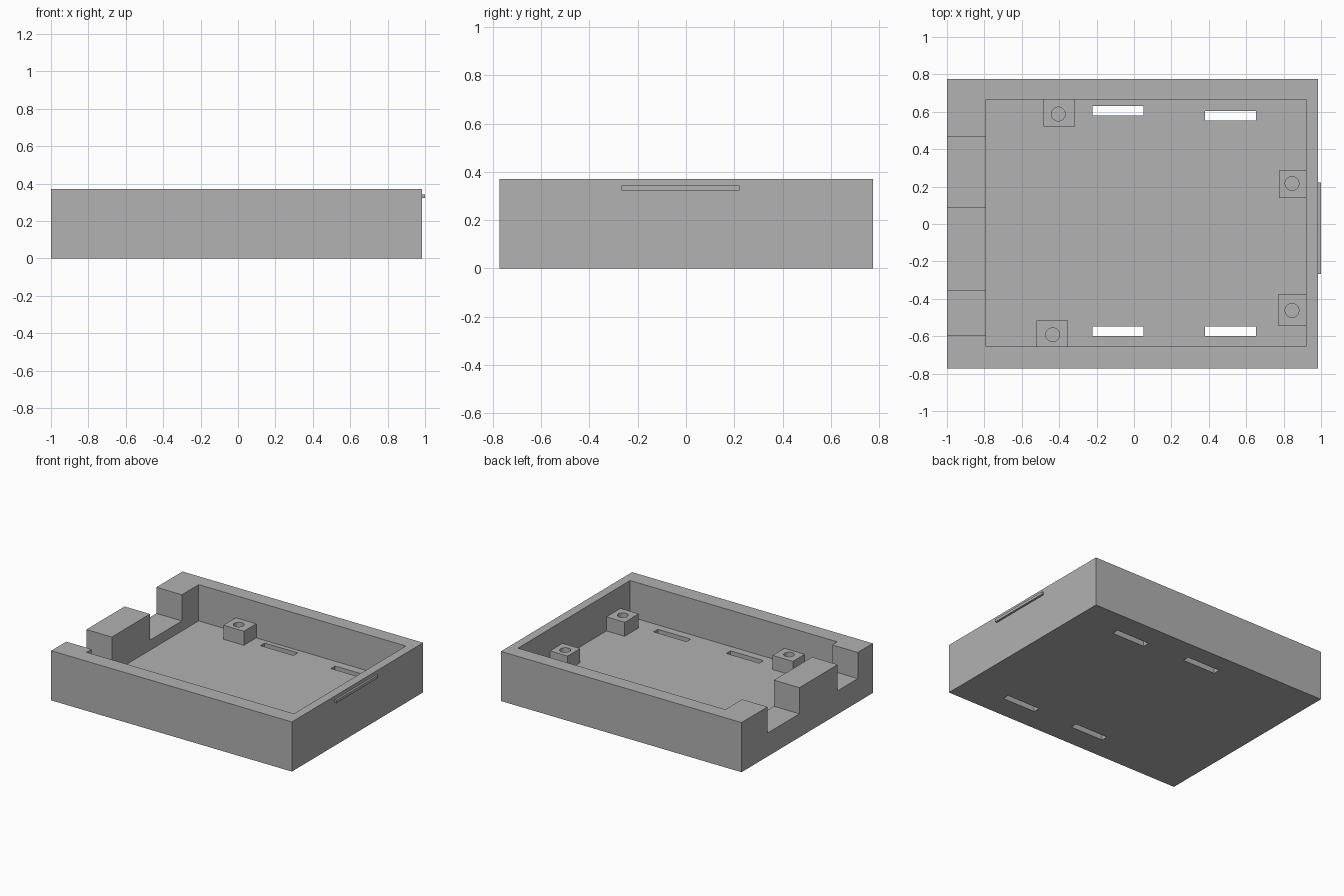
import bpy
import bmesh

if "Cube" in bpy.data.objects:
    bpy.data.objects.remove(bpy.data.objects["Cube"], do_unlink=True)

FLOOR, NOTCH, POST, TOP = 0.1, 0.175, 0.205, 0.37
X0, X1, Y0, Y1 = -1.0, 0.985, -0.772, 0.774
END = -0.79          # inner face of the notched end
IX, IY0, IY1 = 0.92, -0.655, 0.665

grey = bpy.data.materials.new("matte grey")
grey.use_nodes = True
colour = (0.445, 0.445, 0.445, 1)
grey.diffuse_color = colour
grey.node_tree.nodes["Principled BSDF"].inputs["Base Color"].default_value = colour


def prism(name, outline, z0, z1):
    """Extrude a flat outline from z0 to z1."""
    bm = bmesh.new()
    face = bm.faces.new([bm.verts.new((x, y, z0)) for x, y in outline])
    new = bmesh.ops.extrude_face_region(bm, geom=[face])["geom"]
    verts = [v for v in new if isinstance(v, bmesh.types.BMVert)]
    bmesh.ops.translate(bm, verts=verts, vec=(0, 0, z1 - z0))
    bmesh.ops.recalc_face_normals(bm, faces=bm.faces)
    mesh = bpy.data.meshes.new(name)
    bm.to_mesh(mesh)
    bm.free()
    mesh.materials.append(grey)
    obj = bpy.data.objects.new(name, mesh)
    bpy.context.collection.objects.link(obj)
    return obj


def block(name, x0, x1, y0, y1, z0, z1):
    return prism(name, [(x0, y0), (x1, y0), (x1, y1), (x0, y1)], z0, z1)


def cut(target, cutter):
    cutter.hide_render = True
    cutter.hide_set(True)
    cutter.display_type = 'WIRE'
    mod = target.modifiers.new("cut", 'BOOLEAN')
    mod.operation = 'DIFFERENCE'
    mod.solver = 'EXACT'
    mod.object = cutter
    bpy.context.view_layer.objects.active = target
    bpy.ops.object.modifier_apply(modifier=mod.name)
    bpy.data.objects.remove(cutter, do_unlink=True)


# Floor plate with four strap slots
floor = block("floor_plate", X0, X1, Y0, Y1, 0, FLOOR)
for x, y in [(-0.085, 0.605), (0.515, 0.578), (-0.085, -0.573), (0.515, -0.573)]:
    cut(floor, block("slot_cutter", x - 0.136, x + 0.136, y - 0.025, y + 0.025, -0.1, 0.2))

# Three-sided wall
prism("side_walls", [(END, Y0), (X1, Y0), (X1, Y1), (END, Y1),
                     (END, IY1), (IX, IY1), (IX, IY0), (END, IY0)], FLOOR, TOP)

# Notched end: one stepped profile drawn along y, as alternating blocks
steps = [(Y0, -0.595, TOP), (-0.595, -0.358, NOTCH), (-0.358, 0.092, TOP),
         (0.092, 0.467, NOTCH), (0.467, Y1, TOP)]
for i, (y0, y1, z) in enumerate(steps):
    kind = "end_block" if z == TOP else "end_notch_sill"
    block(f"{kind}_{i}", X0, END, y0, y1, FLOOR, z)

# Mounting posts with screw holes
posts = [("back_right", -0.485, -0.315, 0.52, IY1, -0.405, 0.588),
         ("front_right", -0.52, -0.352, IY0, -0.516, -0.435, -0.592),
         ("back_left", 0.775, IX, 0.14, 0.287, 0.845, 0.217),
         ("front_left", 0.77, IX, -0.543, -0.377, 0.845, -0.462)]
for name, x0, x1, y0, y1, hx, hy in posts:
    post = block(name + "_post", x0, x1, y0, y1, FLOOR, POST)
    bpy.ops.mesh.primitive_cylinder_add(vertices=32, radius=0.037, depth=0.4,
                                        location=(hx, hy, FLOOR + 0.1))
    cut(post, bpy.context.object)

# Latch ridge on the left side
block("latch_ridge", X1, 1.0, -0.268, 0.222, 0.322, 0.343)
